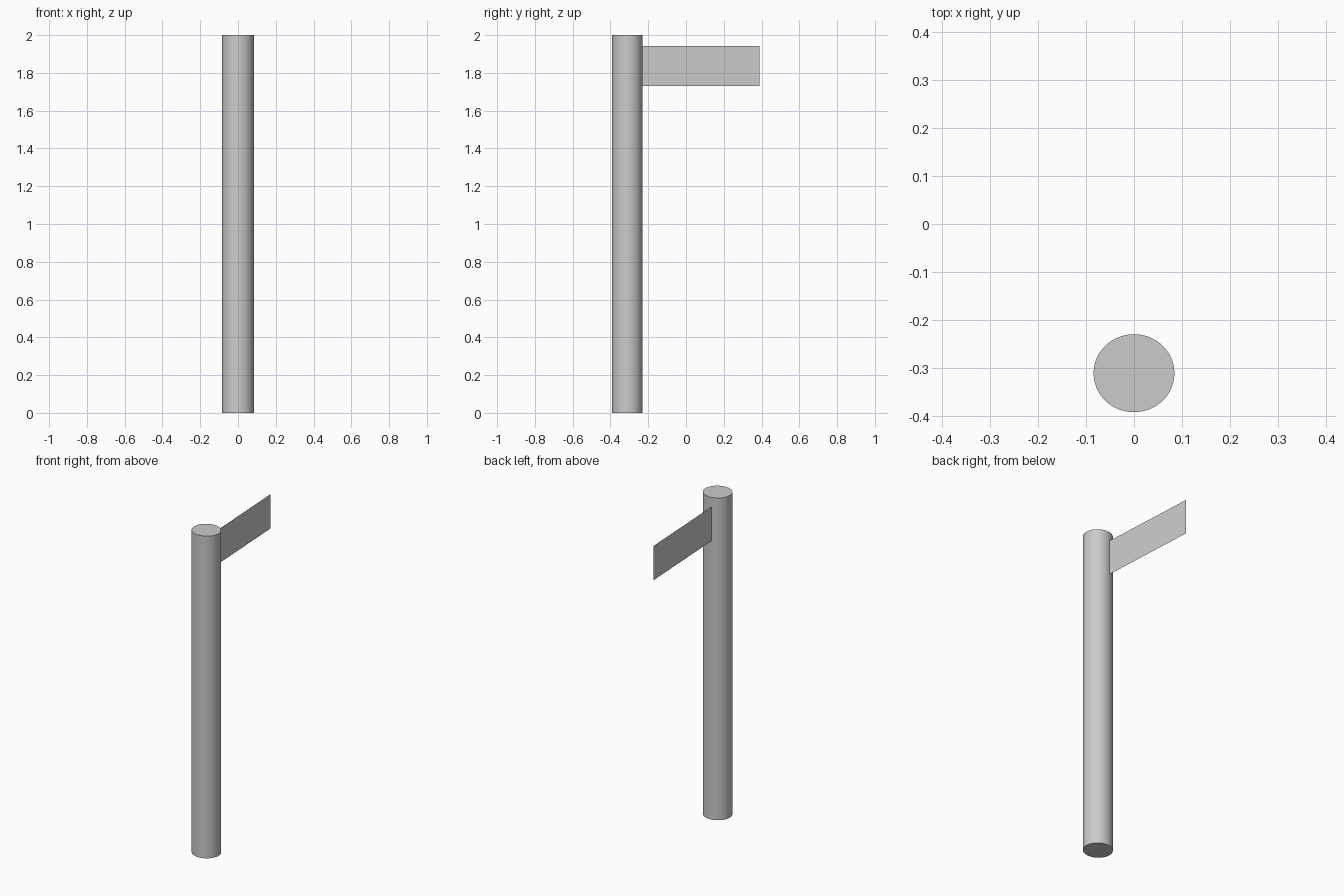
import bpy, math

if "Cube" in bpy.data.objects:
    bpy.data.objects.remove(bpy.data.objects["Cube"])

# Round post, very slightly wider in x than in y
bpy.ops.mesh.primitive_cylinder_add(vertices=64, radius=1, depth=2, location=(0, -0.31, 1))
post = bpy.context.object
post.name = "post"
post.scale = (0.084, 0.081, 1)
bpy.ops.object.transform_apply(location=False, rotation=False, scale=True)
bpy.ops.object.shade_smooth_by_angle(angle=math.radians(30))

# Thin flat sign blade, touching the post and swung slightly toward -x
near, far = (-0.015, -0.231), (-0.048, 0.388)
low, high = 1.73, 1.943
verts = [(*near, low), (*near, high), (*far, high), (*far, low)]
mesh = bpy.data.meshes.new("sign_panel")
mesh.from_pydata(verts, [], [(0, 1, 2, 3)])
mesh.flip_normals()
mesh.update()
# Lettered side faces -x
if mesh.polygons[0].normal.x > 0:
    mesh.flip_normals()
panel = bpy.data.objects.new("sign_panel", mesh)
bpy.context.collection.objects.link(panel)
